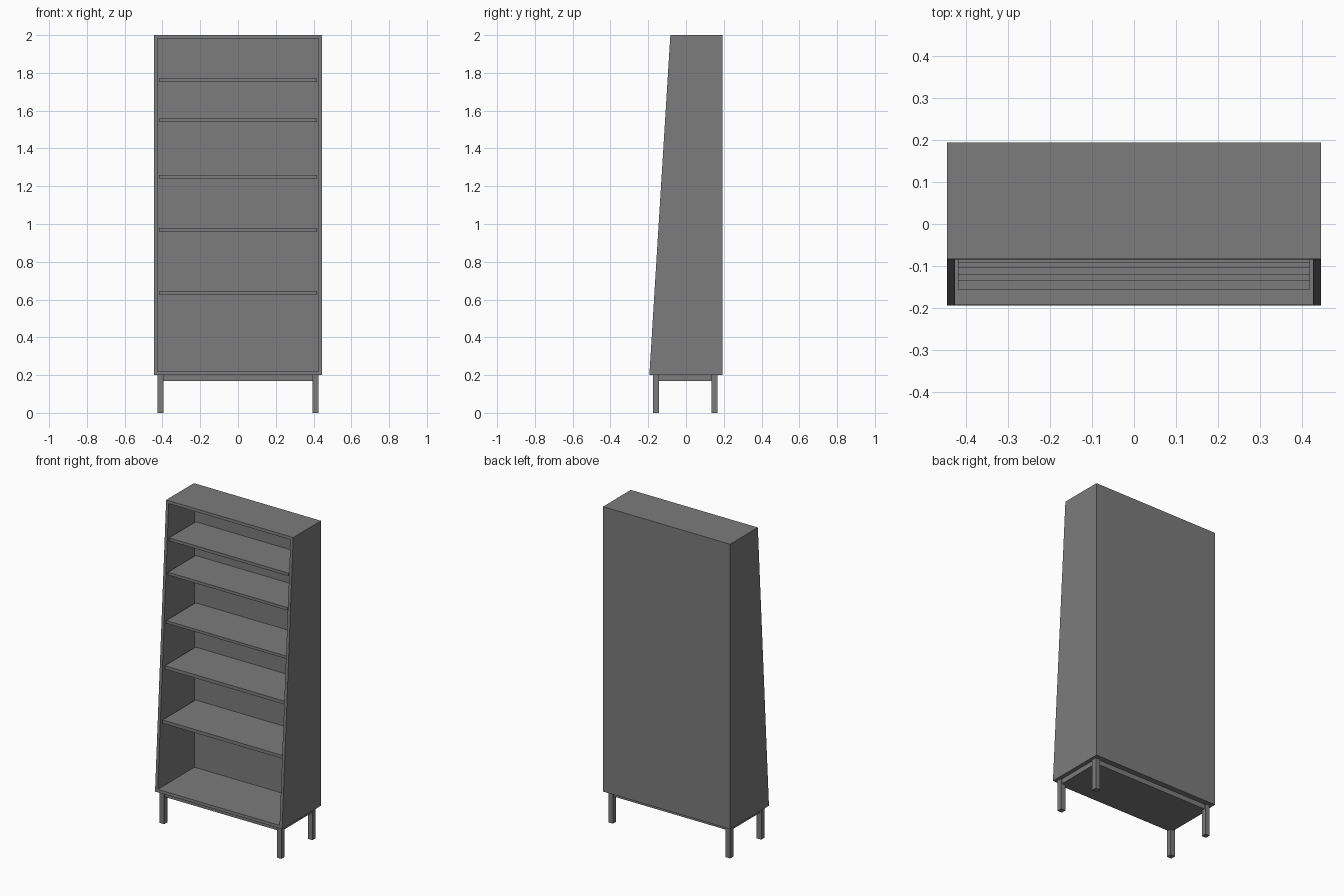
import bpy
import bmesh

cube = bpy.data.objects.get("Cube")
if cube:
    bpy.data.objects.remove(cube, do_unlink=True)

grey = bpy.data.materials.new("grey_paint")
grey.use_nodes = True
colour = (0.2, 0.2, 0.2, 1)
grey.diffuse_color = colour
grey.node_tree.nodes["Principled BSDF"].inputs["Base Color"].default_value = colour

HALF_W, BACK, INNER_BACK = 0.444, 0.194, 0.174
BASE_Z, TOP_Z, WALL = 0.2, 2.0, 0.026
FRONT_LOW, FRONT_HIGH = -0.194, -0.083


def add_object(name, bm):
    bmesh.ops.recalc_face_normals(bm, faces=bm.faces)
    mesh = bpy.data.meshes.new(name)
    bm.to_mesh(mesh)
    bm.free()
    mesh.materials.append(grey)
    obj = bpy.data.objects.new(name, mesh)
    bpy.context.collection.objects.link(obj)
    return obj


def box_mesh(x, y, z):
    bm = bmesh.new()
    bmesh.ops.create_cube(bm, size=1)
    for v in bm.verts:
        v.co = [lo + (c + 0.5) * (hi - lo) for c, (lo, hi) in zip(v.co, (x, y, z))]
    return bm


# Carcass: a block with a leaning front, hollowed from the front
bm = box_mesh((-HALF_W, HALF_W), (FRONT_LOW, BACK), (BASE_Z, TOP_Z))
for v in bm.verts:
    if v.co.y < 0 and v.co.z > 1:
        v.co.y = FRONT_HIGH
bm.normal_update()
front = min(bm.faces, key=lambda f: f.normal.y)
bmesh.ops.inset_individual(bm, faces=[front], thickness=WALL)
extruded = bmesh.ops.extrude_discrete_faces(bm, faces=[front])
for v in extruded["faces"][0].verts:
    v.co.y = INNER_BACK
add_object("carcass", bm)

# Shelves: underside, top and front edge of each
shelves = [(0.624, 0.645, -0.156), (0.958, 0.979, -0.134), (1.242, 1.259, -0.12),
           (1.54, 1.558, -0.103), (1.752, 1.771, -0.092)]
inner = HALF_W - WALL
for i, (low, high, edge) in enumerate(shelves, 1):
    add_object(f"shelf_{i}", box_mesh((-inner, inner), (edge, INNER_BACK), (low, high)))

# Square legs
for side, sx in (("left", 1), ("right", -1)):
    for end, y in (("front", -0.159), ("back", 0.151)):
        x = sx * 0.41
        add_object(f"{end}_{side}_leg",
                   box_mesh((x - 0.016, x + 0.016), (y - 0.016, y + 0.016), (0, BASE_Z)))

# Base plate between the legs
add_object("base_plate", box_mesh((-0.418, 0.418), (-0.167, 0.159), (0.169, BASE_Z)))
